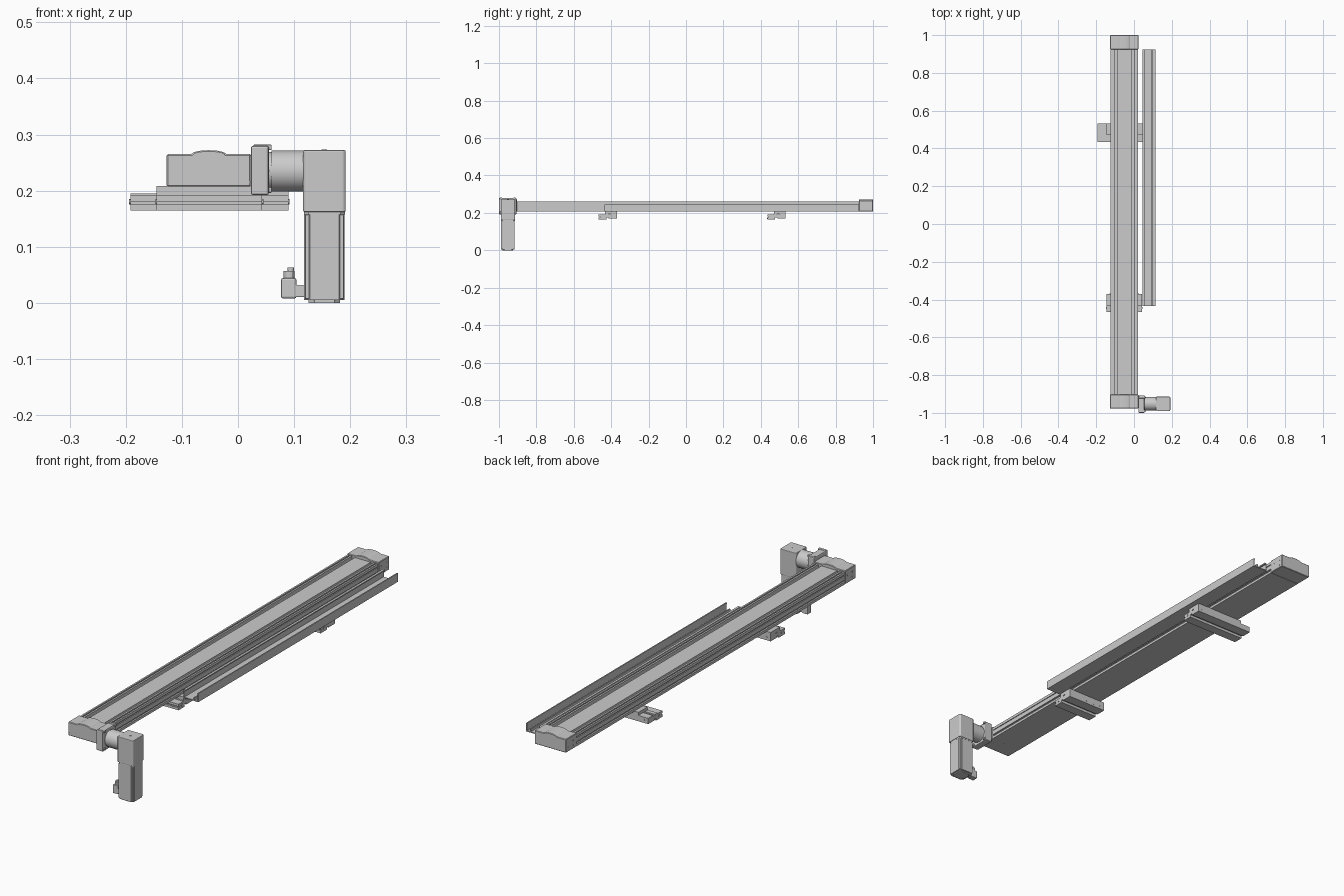
import bpy, bmesh, math
from mathutils import Matrix, Vector

if "Cube" in bpy.data.objects:
    bpy.data.objects.remove(bpy.data.objects["Cube"])

BX = -0.052  # beam centre line in x


def finish(name, bm, smooth=False):
    bmesh.ops.recalc_face_normals(bm, faces=bm.faces)
    me = bpy.data.meshes.new(name)
    bm.to_mesh(me)
    bm.free()
    ob = bpy.data.objects.new(name, me)
    bpy.context.collection.objects.link(ob)
    if smooth:
        bpy.context.view_layer.objects.active = ob
        ob.select_set(True)
        bpy.ops.object.shade_smooth_by_angle(angle=math.radians(30))
        ob.select_set(False)
    return ob


def extrude(name, pts, a, b, axis, smooth=False):
    """Extrude a 2D profile from a to b: axis y takes (x,z), x takes (y,z), z takes (x,y)."""
    place = {'y': lambda p, t: (p[0], t, p[1]),
             'x': lambda p, t: (t, p[0], p[1]),
             'z': lambda p, t: (p[0], p[1], t)}[axis]
    bm = bmesh.new()
    lo = [bm.verts.new(place(p, a)) for p in pts]
    hi = [bm.verts.new(place(p, b)) for p in pts]
    bm.faces.new(lo)
    bm.faces.new(hi)
    n = len(pts)
    for i in range(n):
        bm.faces.new((lo[i], lo[(i + 1) % n], hi[(i + 1) % n], hi[i]))
    return finish(name, bm, smooth)


def box(name, x, y, z, bevel=0.0):
    bm = bmesh.new()
    size = Vector((x[1] - x[0], y[1] - y[0], z[1] - z[0]))
    mid = Vector((x[0] + x[1], y[0] + y[1], z[0] + z[1])) / 2
    bmesh.ops.create_cube(bm, size=1, matrix=Matrix.Translation(mid) @ Matrix.Diagonal((*size, 1)))
    ob = finish(name, bm)
    if bevel:
        m = ob.modifiers.new("bevel", 'BEVEL')
        m.width, m.segments = bevel, 2
    return ob


def cyl(name, c, r, length, axis, seg=32):
    rot = {'x': Matrix.Rotation(math.pi / 2, 4, 'Y'), 'y': Matrix.Rotation(math.pi / 2, 4, 'X'),
           'z': Matrix.Identity(4)}[axis]
    bm = bmesh.new()
    bmesh.ops.create_cone(bm, cap_ends=True, segments=seg, radius1=r, radius2=r, depth=length,
                          matrix=Matrix.Translation(c) @ rot)
    return finish(name, bm, True)


def mirrored(half, cx):
    """Close a half profile, listed bottom to top, about x = cx."""
    return [(cx + x, z) for x, z in half] + [(cx - x, z) for x, z in reversed(half)]


# Main beam: slotted extrusion with two top grooves and side T-slots
beam = [(0.05, 0.207), (0.0735, 0.207), (0.0735, 0.218), (0.067, 0.218), (0.067, 0.226), (0.0735, 0.226),
        (0.0735, 0.244), (0.070, 0.244), (0.070, 0.248), (0.0735, 0.248), (0.0735, 0.260), (0.066, 0.260),
        (0.066, 0.253), (0.060, 0.253), (0.060, 0.260), (0.052, 0.260), (0.052, 0.240), (0.041, 0.240)]
extrude("beam", mirrored(beam, BX), -0.905, 0.925, 'y')
box("belt_strip", (BX - 0.038, BX + 0.038), (-0.905, 0.925), (0.239, 0.257))
for s in (-1, 1):
    for y in (-0.68, 0.9):
        cyl("beam_screw", (BX + s * 0.048, y, 0.241), 0.004, 0.004, 'z', 12)

# End housings with the raised arch over the pulley
arch = [(BX + 0.03 * math.cos(math.radians(a)), 0.265 + 0.007 * math.sin(math.radians(a)))
        for a in range(0, 181, 15)]
housing = [(-0.127, 0.207), (0.023, 0.207), (0.023, 0.265)] + arch + [(-0.127, 0.265)]
for name, y0, y1, face in (("front_housing", -0.977, -0.903, -0.977), ("rear_housing", 0.925, 1.0, 0.9995)):
    ob = extrude(name, housing, y0, y1, 'y')
    m = ob.modifiers.new("bevel", 'BEVEL')
    m.width, m.limit_method, m.angle_limit = 0.003, 'ANGLE', math.radians(60)
    for x in (-0.12, 0.017):
        cyl("housing_screw", (x, face, 0.215), 0.0045, 0.001, 'y', 16)
    for dy in (0.022, 0.058):
        for z in (0.222, 0.243):
            for x in (-0.127, 0.023):
                cyl("housing_side_screw", (x, y0 + dy, z), 0.004, 0.0016, 'x', 12)

# Cable tray beside the beam: open channel with lips and a centre rib
tray = [(0.045, 0.207), (0.115, 0.207), (0.115, 0.244), (0.110, 0.244), (0.110, 0.239), (0.112, 0.239),
        (0.112, 0.211), (0.098, 0.211), (0.098, 0.222), (0.093, 0.222), (0.093, 0.211), (0.048, 0.211),
        (0.048, 0.239), (0.055, 0.239), (0.055, 0.244), (0.045, 0.244)]
extrude("cable_tray", tray, -0.435, 0.925, 'y')

# Mounting brackets under the beam: stepped foot bar plus top plate
foot = [(0.0, 0.165), (0.042, 0.165), (0.042, 0.176), (0.053, 0.176), (0.053, 0.170), (0.097, 0.170),
        (0.097, 0.195), (0.064, 0.195), (0.064, 0.190), (0.052, 0.190), (0.052, 0.195), (0.034, 0.195),
        (0.034, 0.191), (0.0, 0.191), (0.0, 0.181), (0.006, 0.181), (0.006, 0.176), (0.0, 0.176)]
for name, x0, x1, y0 in (("front_bracket", -0.145, 0.043, -0.467), ("rear_bracket", -0.192, 0.09, 0.435)):
    extrude(name, [(y0 + y, z) for y, z in foot], x0, x1, 'x')
    box(name + "_plate", (-0.145, x1), (y0 + 0.035, y0 + 0.097), (0.194, 0.2085))
    for x in (-0.117, 0.015):
        cyl(name + "_screw", (x, y0, 0.171), 0.003, 0.002, 'y', 12)
    for x in (x0 + 0.02, -0.09, -0.05, -0.01, x1 - 0.02):
        cyl(name + "_bolt", (x, y0 + 0.097, 0.183), 0.004, 0.002, 'y', 12)
    for x in (x0, x1):
        cyl(name + "_end_screw", (x, y0 + 0.022, 0.180), 0.005, 0.004, 'x', 12)

# Gearbox flange and neck
MY, GZ = -0.952, 0.235
box("gearbox_flange", (0.023, 0.055), (-1.0, -0.907), (0.192, 0.280), 0.004)
for z in (0.196, 0.272):
    for y in (-0.99, -0.917):
        box("flange_lug", (0.027, 0.060), (y - 0.006, y + 0.006), (z, z + 0.010), 0.002)
cyl("gearbox_collar", (0.066, MY, GZ), 0.034, 0.03, 'x')
cyl("gearbox_neck", (0.0885, MY, GZ), 0.0365, 0.057, 'x', 48)


# Right-angle gearbox body and motor, both chamfered square columns
def octagon(cx, cy, h, c):
    return [(cx + sx * a, cy + sy * b) for sx, sy, a, b in
            ((1, -1, h, h - c), (1, 1, h, h - c), (1, 1, h - c, h), (-1, 1, h - c, h),
             (-1, 1, h, h - c), (-1, -1, h, h - c), (-1, -1, h - c, h), (1, -1, h - c, h))]


MX = 0.154
body = extrude("gearbox_body", octagon(MX, MY, 0.038, 0.004), 0.162, 0.272, 'z')
m = body.modifiers.new("bevel", 'BEVEL')
m.width, m.segments = 0.002, 2
cyl("gearbox_plug", (MX, MY, 0.2722), 0.005, 0.002, 'z', 16)
extrude("motor_adapter", octagon(MX, MY, 0.0365, 0.008), 0.157, 0.163, 'z')
extrude("motor", octagon(MX, MY, 0.036, 0.010), 0.005, 0.158, 'z')
for sx in (-1, 1):
    for sy in (-1, 1):
        x, y = MX + sx * 0.0305, MY + sy * 0.0305
        box("motor_corner_rib", (x - 0.004, x + 0.004), (y - 0.004, y + 0.004), (0.007, 0.157), 0.0015)
extrude("motor_end_cap", octagon(MX, MY, 0.028, 0.010), 0.0, 0.006, 'z')

# Angled motor connector
box("connector_neck", (0.100, 0.120), (MY - 0.012, MY + 0.012), (0.010, 0.032), 0.002)
box("connector_body", (0.077, 0.104), (MY - 0.013, MY + 0.013), (0.008, 0.044), 0.003)
cyl("connector_nut", (0.091, MY, 0.050), 0.010, 0.014, 'z', 12)
cyl("connector_tip", (0.094, MY, 0.058), 0.006, 0.010, 'z', 16)
